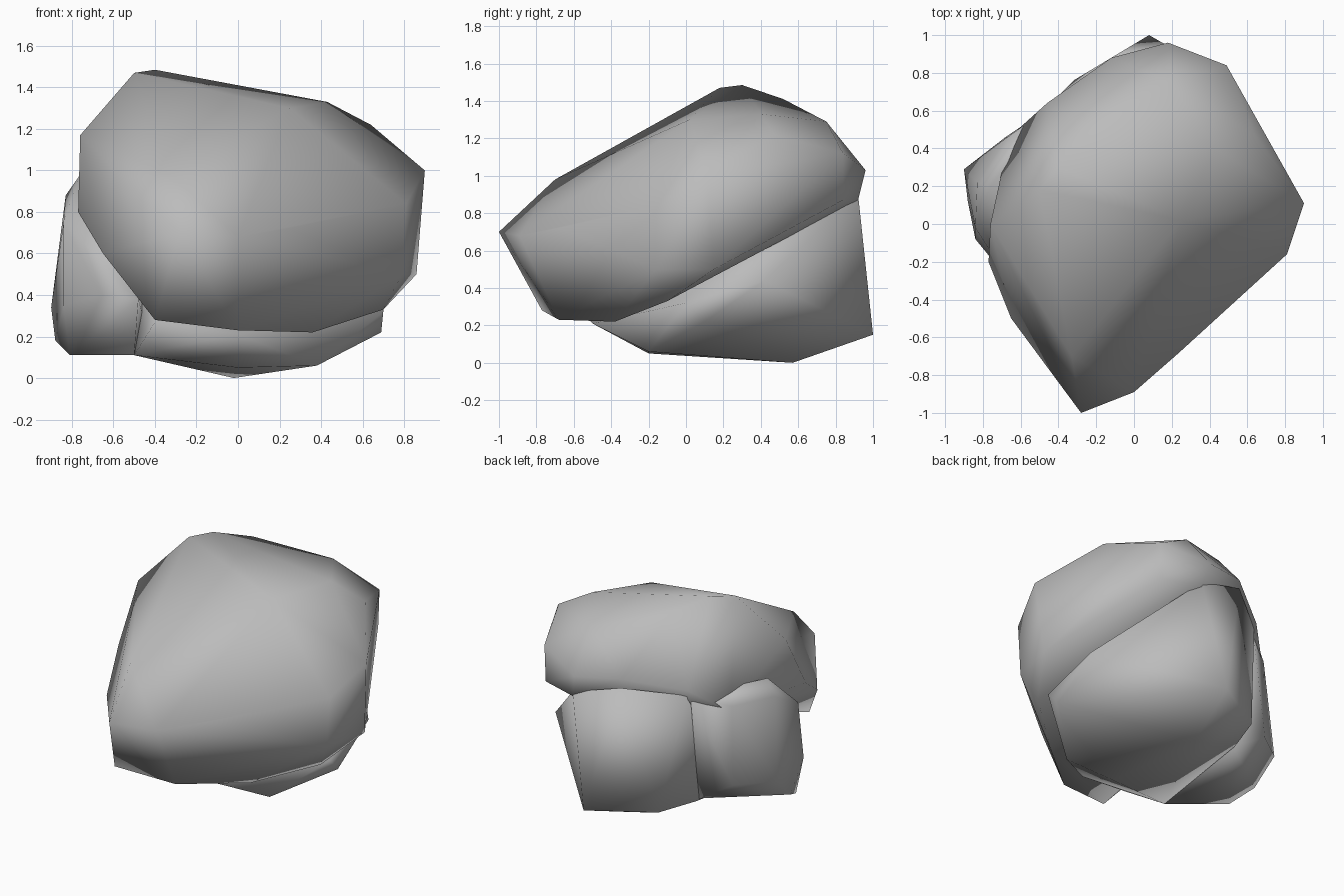
import bpy
import bmesh

if "Cube" in bpy.data.objects:
    bpy.data.objects.remove(bpy.data.objects["Cube"])

stone = bpy.data.materials.new("stone_grey")
stone.use_nodes = True
grey = (0.5, 0.5, 0.5, 1)
stone.diffuse_color = grey
stone.node_tree.nodes["Principled BSDF"].inputs["Base Color"].default_value = grey


def rock(name, corners):
    """Smooth-shaded convex stone spanning the given corner points."""
    bm = bmesh.new()
    for co in corners:
        bm.verts.new(co)
    bmesh.ops.convex_hull(bm, input=bm.verts)
    unused = [v for v in bm.verts if not v.link_faces]
    bmesh.ops.delete(bm, geom=unused, context='VERTS')
    bmesh.ops.recalc_face_normals(bm, faces=bm.faces)
    for face in bm.faces:
        face.smooth = True
    mesh = bpy.data.meshes.new(name)
    bm.to_mesh(mesh)
    bm.free()
    mesh.materials.append(stone)
    obj = bpy.data.objects.new(name, mesh)
    bpy.context.collection.objects.link(obj)
    return obj


# Large overhanging upper mass
rock("upper_boulder", [
    # front nose and lower rim
    (-.28, -1, .7), (0, -.89, .68), (.24, -.68, .72), (-.33, -.7, .98),
    (-.4, -.77, .28), (0, -.68, .23), (.36, -.38, .22), (.7, -.1, .33),
    # left flank
    (.81, -.16, .84), (.79, -.16, .5), (.86, .15, .5), (.9, .11, 1),
    # crown
    (-.5, .18, 1.47), (-.4, .3, 1.485), (.43, .4, 1.33), (-.25, .52, 1.41),
    (.2, .75, 1.29), (.64, .47, 1.22), (.25, .02, 1.3),
    # back
    (.49, .84, 1.12), (.48, .84, .87), (.18, .96, 1.03), (.22, .92, .87),
    (-.12, .88, 1.06), (-.46, .64, .98), (-.66, .46, .82),
    # right flank
    (-.76, 0, 1.17), (-.77, -.2, .8), (-.65, -.5, .6),
])

# Narrower base below the overhang
rock("lower_base", [
    (.08, 1, .15), (-.02, .57, 0), (-.32, .76, .15), (.22, .92, .9),
    (-.12, .88, 1), (-.45, .63, .94), (.69, .1, .22), (.7, 0, .32),
    (.7, .42, .44), (.38, -.2, .06), (0, -.2, .05), (0, -.5, .21),
    (-.4, -.55, .27), (-.5, -.3, .11), (-.42, .48, .15),
])

# Rounded buttress on the right side
rock("side_buttress", [
    (-.9, .29, .34), (-.68, .46, .32), (-.88, .12, .18), (-.81, -.04, .11),
    (-.84, -.08, .35), (-.84, -.02, .75), (-.83, .22, .88), (-.76, .2, .98),
    (-.67, .46, .86), (-.46, .61, .93), (-.42, .46, .16),
    (-.5, -.3, .11), (-.48, -.45, .38), (-.66, -.3, .4),
])
